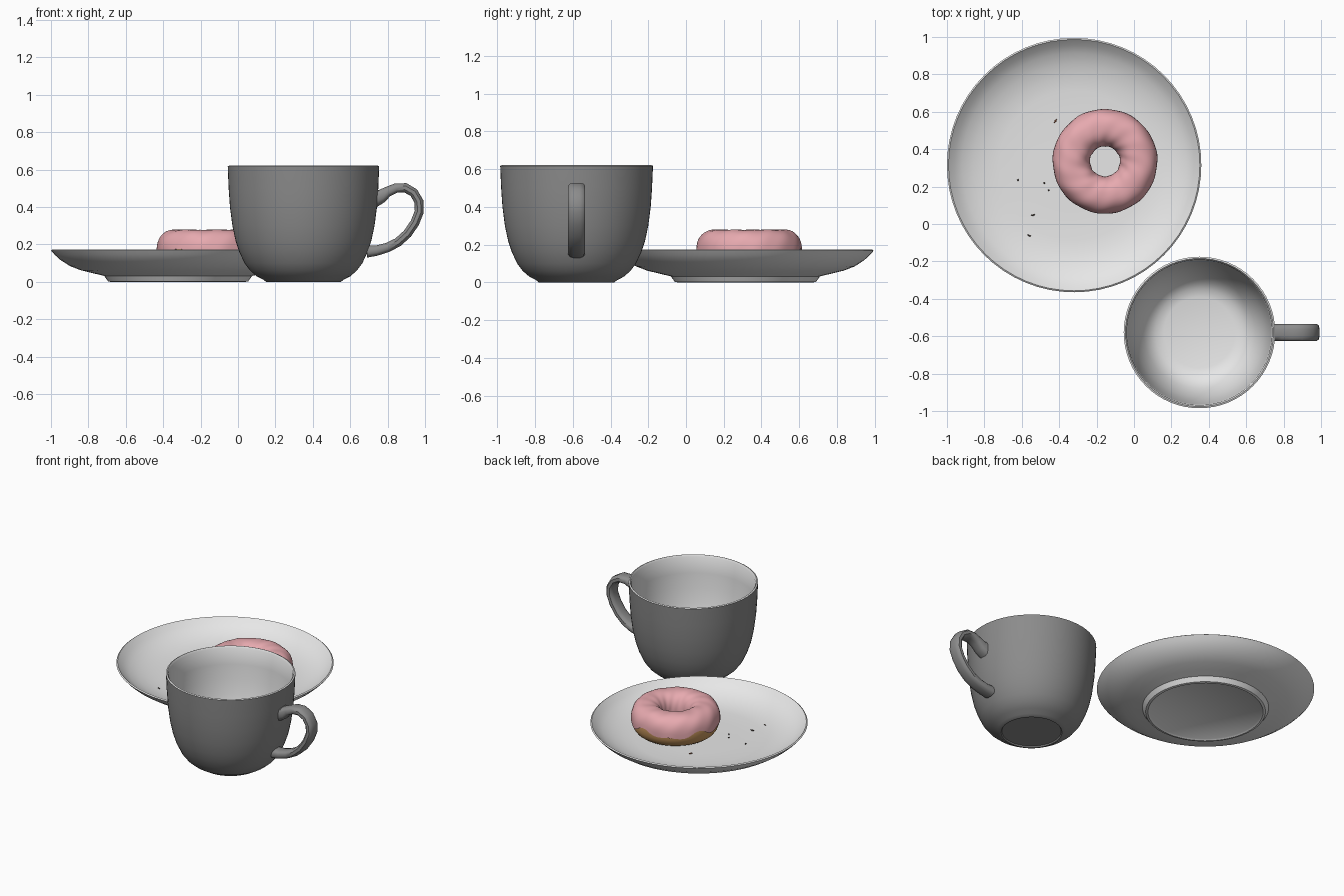
import bpy, bmesh, math
from mathutils import Vector, Matrix

if "Cube" in bpy.data.objects:
    bpy.data.objects.remove(bpy.data.objects["Cube"])

SEG = 64


def material(name, r, g, b):
    m = bpy.data.materials.new(name)
    m.diffuse_color = (r, g, b, 1)
    m.use_nodes = True
    m.node_tree.nodes["Principled BSDF"].inputs["Base Color"].default_value = m.diffuse_color
    return m


LIGHT = material("light_glaze", 0.80, 0.80, 0.80)
DARK = material("dark_glaze", 0.26, 0.26, 0.26)
PINK = material("pink_icing", 0.80, 0.40, 0.43)
DOUGH = material("dough", 0.58, 0.31, 0.11)
CRUMB = material("dark_crumb", 0.09, 0.07, 0.06)
CRUMB_RED = material("brown_crumb", 0.28, 0.10, 0.05)


def finish(name, bm, mats, loc=(0, 0, 0), angle=40):
    bmesh.ops.recalc_face_normals(bm, faces=bm.faces)
    me = bpy.data.meshes.new(name)
    bm.to_mesh(me)
    bm.free()
    for m in mats:
        me.materials.append(m)
    ob = bpy.data.objects.new(name, me)
    bpy.context.collection.objects.link(ob)
    ob.location = loc
    bpy.ops.object.select_all(action='DESELECT')
    ob.select_set(True)
    bpy.context.view_layer.objects.active = ob
    bpy.ops.object.shade_smooth_by_angle(angle=math.radians(angle))
    return ob


def skin(bm, rings, close_rings=False, split=None):
    """Bridge equal rings of points; faces from ring index split on use slot 1."""
    vr = [[bm.verts.new(p) for p in ring] for ring in rings]
    n, count = len(vr[0]), len(vr)
    for i in range(count if close_rings else count - 1):
        a, b = vr[i], vr[(i + 1) % count]
        for j in range(n):
            k = (j + 1) % n
            f = bm.faces.new((a[j], a[k], b[k], b[j]))
            if split is not None and i >= split:
                f.material_index = 1
    return vr


def lathe(name, outer, inner, loc, mats):
    """Outside and inside profiles run from the axis to the rim."""
    bm = bmesh.new()
    rings = [[(r * math.cos(2 * math.pi * j / SEG), r * math.sin(2 * math.pi * j / SEG), z)
              for j in range(SEG)] for r, z in outer + inner[::-1]]
    vr = skin(bm, rings, split=len(outer) - 1)
    bm.faces.new(vr[0])
    bm.faces.new(vr[-1]).material_index = 1
    return finish(name, bm, mats, loc)


# Plate
lathe("plate",
      [(0.35, 0.008), (0.36, 0.0), (0.375, 0.003), (0.395, 0.032), (0.45, 0.045), (0.52, 0.062),
       (0.58, 0.085), (0.63, 0.118), (0.66, 0.145), (0.68, 0.168)],
      [(0.25, 0.064), (0.40, 0.066), (0.47, 0.073), (0.54, 0.09), (0.60, 0.115),
       (0.64, 0.142), (0.672, 0.174)],
      (-0.32, 0.315, 0), [LIGHT, LIGHT])

# Cup: dark outside, light inside
CUP = (0.35, -0.58, 0)
lathe("cup",
      [(0.185, 0.008), (0.19, 0.0), (0.20, 0.0), (0.215, 0.012), (0.25, 0.03), (0.285, 0.06),
       (0.315, 0.10), (0.343, 0.16), (0.363, 0.22), (0.38, 0.30), (0.393, 0.40),
       (0.40, 0.50), (0.405, 0.618)],
      [(0.19, 0.04), (0.235, 0.052), (0.27, 0.078), (0.298, 0.115), (0.325, 0.17),
       (0.346, 0.23), (0.362, 0.30), (0.375, 0.40), (0.383, 0.50), (0.388, 0.61),
       (0.396, 0.622)],
      CUP, [DARK, LIGHT])

# Cup handle: path points are x, z and half thickness
path = [(0.741, 0.45, 0.052), (0.768, 0.459, 0.037), (0.80, 0.482, 0.028), (0.845, 0.502, 0.026),
        (0.895, 0.503, 0.026), (0.94, 0.477, 0.025), (0.967, 0.43, 0.025), (0.969, 0.375, 0.025),
        (0.945, 0.315, 0.025), (0.905, 0.257, 0.025), (0.855, 0.212, 0.025),
        (0.80, 0.184, 0.026), (0.74, 0.167, 0.028), (0.688, 0.163, 0.034)]
rings = []
for i, (x, z, h) in enumerate(path):
    p, q = path[max(i - 1, 0)], path[min(i + 1, len(path) - 1)]
    t = Vector((q[0] - p[0], 0, q[1] - p[1] if i else 0)).normalized()
    side = Vector((-t.z, 0, t.x))
    ring = []
    for k in range(12):
        a = 2 * math.pi * (k + 0.5) / 12
        c, s = math.cos(a), math.sin(a)
        c = math.copysign(abs(c) ** 0.7, c)
        s = math.copysign(abs(s) ** 0.7, s)
        ring.append(Vector((x, CUP[1], z)) + side * (h * c) + Vector((0, 0.046 * s, 0)))
    rings.append(ring)
bm = bmesh.new()
ends = skin(bm, rings)
bm.faces.new(ends[0])
bm.faces.new(ends[-1])
finish("cup_handle", bm, [DARK])

# Doughnut
DONUT = (-0.155, 0.335, 0.165)
MAJOR = 0.18


def tube_point(u, v, w, h):
    c, s = math.cos(v), math.sin(v)
    c = math.copysign(abs(c) ** 0.85, c)
    s = math.copysign(abs(s) ** 0.85, s)
    r = MAJOR + w * c
    return (r * math.cos(u), r * math.sin(u), h * s)


def around(n):
    return [2 * math.pi * i / n for i in range(n)]


bm = bmesh.new()
skin(bm, [[tube_point(u, v, 0.095, 0.099) for v in around(24)] for u in around(SEG)], True)
finish("doughnut_base", bm, [DOUGH], DONUT)

# Icing shell with a wavy lower edge tucked into the dough
STEPS = 22
rows = []
for i in range(STEPS + 1):
    row = []
    for u in around(96):
        lo = -0.06 + 0.09 * math.sin(5 * u + 0.6) + 0.07 * math.sin(9 * u + 2)
        hi = math.pi + 0.05 + 0.12 * math.sin(6 * u + 1)
        f = min(max((i - 1) / (STEPS - 2), 0), 1)
        v = lo + (hi - lo) * f
        bump = 0.0012 * math.sin(7 * u + 3 * v) + 0.001 * math.sin(13 * u - 4 * v)
        w, h = (0.084, 0.088) if i in (0, STEPS) else (0.1 + bump, 0.114 + bump)
        row.append(tube_point(u, v, w, h))
    rows.append(row)
bm = bmesh.new()
skin(bm, rows)
finish("doughnut_icing", bm, [PINK], DONUT, 60)

# Crumbs: x, y, length, turn in degrees, colour
crumbs = [(-0.42, 0.55, 0.028, 60, CRUMB_RED), (-0.62, 0.235, 0.012, 20, CRUMB),
          (-0.48, 0.22, 0.014, 100, CRUMB), (-0.455, 0.18, 0.012, 120, CRUMB),
          (-0.54, 0.048, 0.024, 15, CRUMB), (-0.56, -0.062, 0.024, -20, CRUMB)]
for i, (x, y, length, turn, mat) in enumerate(crumbs):
    bm = bmesh.new()
    bmesh.ops.create_icosphere(bm, subdivisions=1, radius=1)
    bmesh.ops.transform(bm, verts=bm.verts,
                        matrix=Matrix.Rotation(math.radians(turn), 4, 'Z')
                        @ Matrix.Diagonal((length / 2, 0.005, 0.005, 1)))
    finish(f"crumb_{i + 1}", bm, [mat], (x, y, 0.07), 30)
